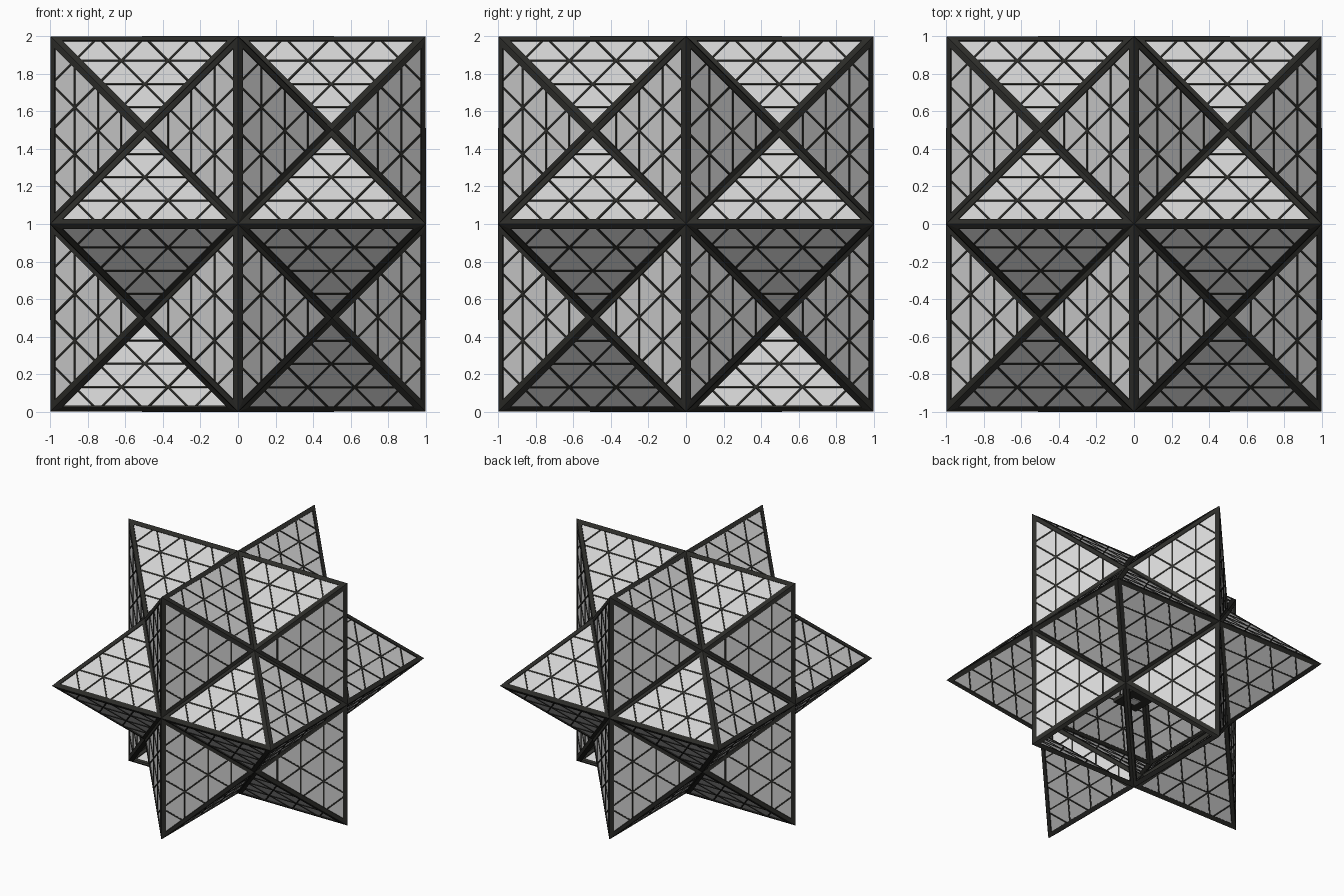
import bpy, bmesh, math
from mathutils import Vector, Matrix

if "Cube" in bpy.data.objects:
    bpy.data.objects.remove(bpy.data.objects["Cube"])

S = 0.994                       # half size of the star before frame thickness
CENTRE = Vector((0, 0, 1))


def material(name, rgb):
    m = bpy.data.materials.new(name)
    m.diffuse_color = (*rgb, 1)
    m.use_nodes = True
    m.node_tree.nodes["Principled BSDF"].inputs["Base Color"].default_value = m.diffuse_color
    return m


PANEL = material("pale grey panel", (0.66, 0.66, 0.66))
DARK = material("dark frame", (0.025, 0.025, 0.022))
LENS = material("white lens", (0.85, 0.85, 0.85))


def finish(bm, name, mat):
    me = bpy.data.meshes.new(name)
    bm.to_mesh(me)
    bm.free()
    me.materials.append(mat)
    ob = bpy.data.objects.new(name, me)
    ob.location = CENTRE
    bpy.context.collection.objects.link(ob)
    return ob


# Star faces: a four-sided pyramid on each face of a rhombic dodecahedron
def unit(i, s):
    v = Vector((0, 0, 0))
    v[i] = s
    return v


triangles = []                  # (corners, is_open)
for i, j, k in ((0, 1, 2), (1, 2, 0), (2, 0, 1)):
    for si in (-1, 1):
        for sj in (-1, 1):
            a, b = unit(i, si), unit(j, sj)
            for tip in (a, b):
                for sk in (-1, 1):
                    corner = (a + b + unit(k, sk)) / 2
                    tri = [a + b, tip, corner]
                    n = (tri[1] - tri[0]).cross(tri[2] - tri[0])
                    if n.dot(corner) < 0:
                        tri.reverse()
                    # four triangles at the bottom point are open doorways
                    is_open = tip.z == -1 and corner.x * corner.y > 0
                    triangles.append(([p * S for p in tri], is_open))


def star_mesh(tris):
    bm = bmesh.new()
    for t in tris:
        bm.faces.new([bm.verts.new(p) for p in t])
    bmesh.ops.remove_doubles(bm, verts=bm.verts, dist=0.001)
    return bm


closed = [t for t, is_open in triangles if not is_open]
finish(star_mesh(closed), "star_panels", PANEL)

# Heavy frame along every edge: inset border with the middles removed
bm = star_mesh([t for t, _ in triangles])
middles = list(bm.faces)
bmesh.ops.inset_individual(bm, faces=middles, thickness=0.029, use_even_offset=True)
bmesh.ops.delete(bm, geom=middles, context='FACES')
frame = finish(bm, "edge_frame", DARK)
mod = frame.modifiers.new("thickness", 'SOLIDIFY')
mod.thickness = 0.016
mod.offset = 0

# Thin lattice dividing each panel into quarters along its sides
bm = bmesh.new()
for t in closed:
    n = (t[1] - t[0]).cross(t[2] - t[0]).normalized()
    for c in range(3):
        o, p, q = t[c], t[(c + 1) % 3], t[(c + 2) % 3]
        for step in (0.25, 0.5, 0.75):
            u, v = o.lerp(p, step), o.lerp(q, step)
            d = (v - u).normalized()
            rot = Matrix((d, n.cross(d), n)).transposed().to_4x4()
            size = Matrix.Diagonal(((v - u).length - 0.04, 0.011, 0.008, 1))
            bmesh.ops.create_cube(
                bm, size=1, matrix=Matrix.Translation((u + v) / 2) @ rot @ size)
finish(bm, "panel_lattice", DARK)


# Small hanging lamp inside
def box(name, centre, dims, mat):
    bm = bmesh.new()
    bmesh.ops.create_cube(bm, size=1, matrix=Matrix.Translation(centre)
                          @ Matrix.Diagonal((*dims, 1)))
    finish(bm, name, mat)


box("lamp_housing", (0, 0, -0.24), (0.22, 0.22, 0.03), DARK)
box("lamp_lens", (0, 0, -0.257), (0.07, 0.07, 0.008), LENS)
box("lamp_rod", (0, 0, 0.37), (0.015, 0.015, 1.2), DARK)
